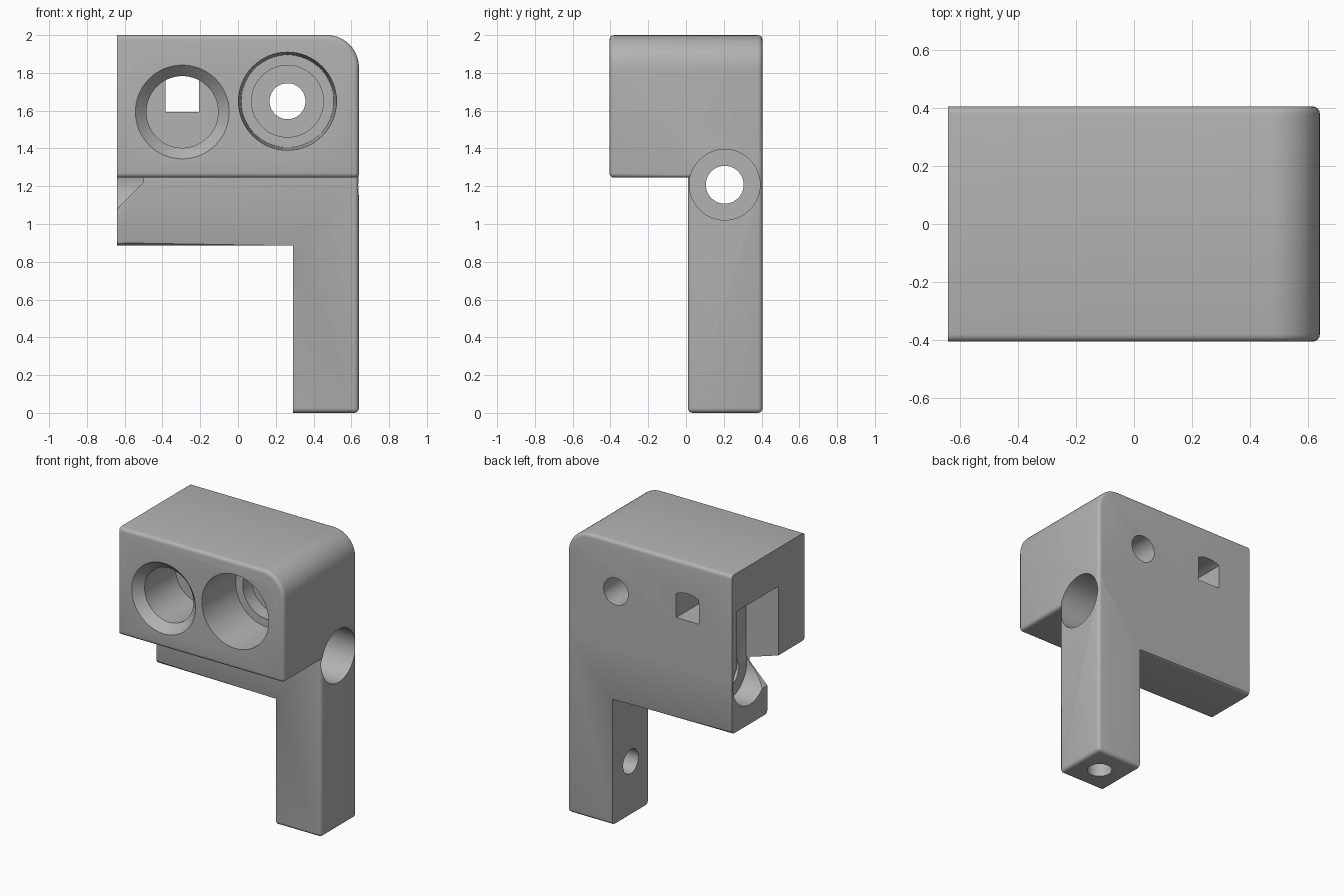
import bpy, bmesh, math
from mathutils import Matrix, Vector

cube = bpy.data.objects.get("Cube")
if cube:
    bpy.data.objects.remove(cube, do_unlink=True)

LEFT, RIGHT, FRONT, BACK = -0.64, 0.64, -0.405, 0.405
PLATE_FRONT, UNDERSIDE = 0.01, 1.245
FILLET = 0.025

grey = bpy.data.materials.new("grey plastic")
grey.use_nodes = True
colour = (0.45, 0.45, 0.45, 1)
grey.diffuse_color = colour
grey.node_tree.nodes["Principled BSDF"].inputs["Base Color"].default_value = colour


def finish(name, bm):
    bmesh.ops.recalc_face_normals(bm, faces=bm.faces)
    mesh = bpy.data.meshes.new(name)
    bm.to_mesh(mesh)
    bm.free()
    mesh.materials.append(grey)
    obj = bpy.data.objects.new(name, mesh)
    bpy.context.collection.objects.link(obj)
    return obj


def extrude_y(name, profile, y0, y1, sharp_x=None):
    """Extrude an x-z outline along y; fillet outer edges if sharp_x is given."""
    bm = bmesh.new()
    face = bm.faces.new([bm.verts.new((x, y0, z)) for x, z in profile])
    new = bmesh.ops.extrude_face_region(bm, geom=[face])["geom"]
    bmesh.ops.translate(bm, vec=(0, y1 - y0, 0),
                        verts=[v for v in new if isinstance(v, bmesh.types.BMVert)])
    bmesh.ops.recalc_face_normals(bm, faces=bm.faces)
    if sharp_x:
        edges = [e for e in bm.edges if e.calc_face_angle() > 0.5 and not any(
            all(abs(v.co.x - x) < 1e-4 for v in e.verts) for x in sharp_x)]
        bmesh.ops.bevel(bm, geom=edges, offset=FILLET, segments=4, profile=0.5,
                        affect='EDGES', clamp_overlap=True)
    return finish(name, bm)


def bore(start, end, r1, r2=None):
    """Round cutter, straight or tapered, between two points."""
    a, b = Vector(start), Vector(end)
    bm = bmesh.new()
    bmesh.ops.create_cone(bm, cap_ends=True, segments=64, radius1=r1,
                          radius2=r2 or r1, depth=(b - a).length)
    turn = (b - a).to_track_quat('Z', 'Y').to_matrix().to_4x4()
    bmesh.ops.transform(bm, matrix=Matrix.Translation((a + b) / 2) @ turn, verts=bm.verts)
    return finish("cutter", bm)


def combine(target, other, operation):
    mod = target.modifiers.new(operation.lower(), 'BOOLEAN')
    mod.operation, mod.solver, mod.object = operation, 'EXACT', other
    bpy.context.view_layer.objects.active = target
    bpy.ops.object.modifier_apply(modifier=mod.name)
    bpy.data.objects.remove(other, do_unlink=True)


# Head block with one large rounded corner
R = 0.17
arc = [(RIGHT - R + R * math.cos(t), 2 - R + R * math.sin(t))
       for t in (math.pi / 2 * i / 16 for i in range(17))]
body = extrude_y("bracket_body", [(LEFT, UNDERSIDE), (RIGHT, UNDERSIDE)] + arc + [(LEFT, 2)],
                 FRONT, BACK, [LEFT])

# Back plate and leg
plate = extrude_y("plate_and_leg", [(LEFT, 0.885), (0.29, 0.885), (0.29, 0), (RIGHT, 0),
                                    (RIGHT, 1.4), (LEFT, 1.4)],
                  PLATE_FRONT, BACK, [LEFT, 0.29])
combine(body, plate, 'UNION')

cutters = []
# Left socket: countersink, bore and arched window through the back
lx, lz = -0.295, 1.593
cutters.append(bore((lx, FRONT - 0.01, lz), (lx, FRONT + 0.06, lz), 0.258, 0.19))
cutters.append(bore((lx, FRONT + 0.03, lz), (lx, 0.0, lz), 0.19))
arch = [(lx + 0.19 * math.sin(t), lz + 0.19 * math.cos(t))
        for t in (0.48 - 0.096 * i for i in range(11))]
cutters.append(extrude_y("cutter", [(lx - 0.088, lz), (lx + 0.088, lz)] + arch, -0.05, 0.5))

# Right socket: tapered bore, step and through hole
rx, rz = 0.262, 1.65
cutters.append(bore((rx, FRONT - 0.01, rz), (rx, -0.05, rz), 0.26, 0.245))
cutters.append(bore((rx, -0.1, rz), (rx, 0.05, rz), 0.19))
cutters.append(bore((rx, 0, rz), (rx, 0.5, rz), 0.095))

# Cross hole with a counterbore at each side
cy, cz = 0.205, 1.208
cutters.append(bore((-0.8, cy, cz), (0.8, cy, cz), 0.1))
cutters.append(bore((0.29, cy, cz), (0.8, cy, cz), 0.187))
cutters.append(bore((-0.8, cy, cz), (-0.485, cy, cz), 0.187))

# Leg holes: one sideways, one from below
cutters.append(bore((0.2, 0.2, 0.37), (0.5, 0.2, 0.37), 0.085))
cutters.append(bore((0.465, 0.205, -0.1), (0.465, 0.205, 0.4), 0.08))

# Funnel-shaped side pocket, narrowing inwards
bm = bmesh.new()
rings = []
for x, y0, z0 in ((LEFT - 0.01, -0.12, 1.07), (-0.485, 0.025, 1.235)):
    rings.append([bm.verts.new((x, y, z)) for y, z in
                  ((y0, z0), (0.345, z0), (0.345, 1.73), (y0, 1.73))])
bm.faces.new(rings[0])
bm.faces.new(rings[1])
for i in range(4):
    j = (i + 1) % 4
    bm.faces.new((rings[0][i], rings[0][j], rings[1][j], rings[1][i]))
cutters.append(finish("cutter", bm))

for cutter in cutters:
    combine(body, cutter, 'DIFFERENCE')

bpy.ops.object.select_all(action='DESELECT')
body.select_set(True)
bpy.context.view_layer.objects.active = body
bpy.ops.object.shade_smooth_by_angle(angle=math.radians(30))
